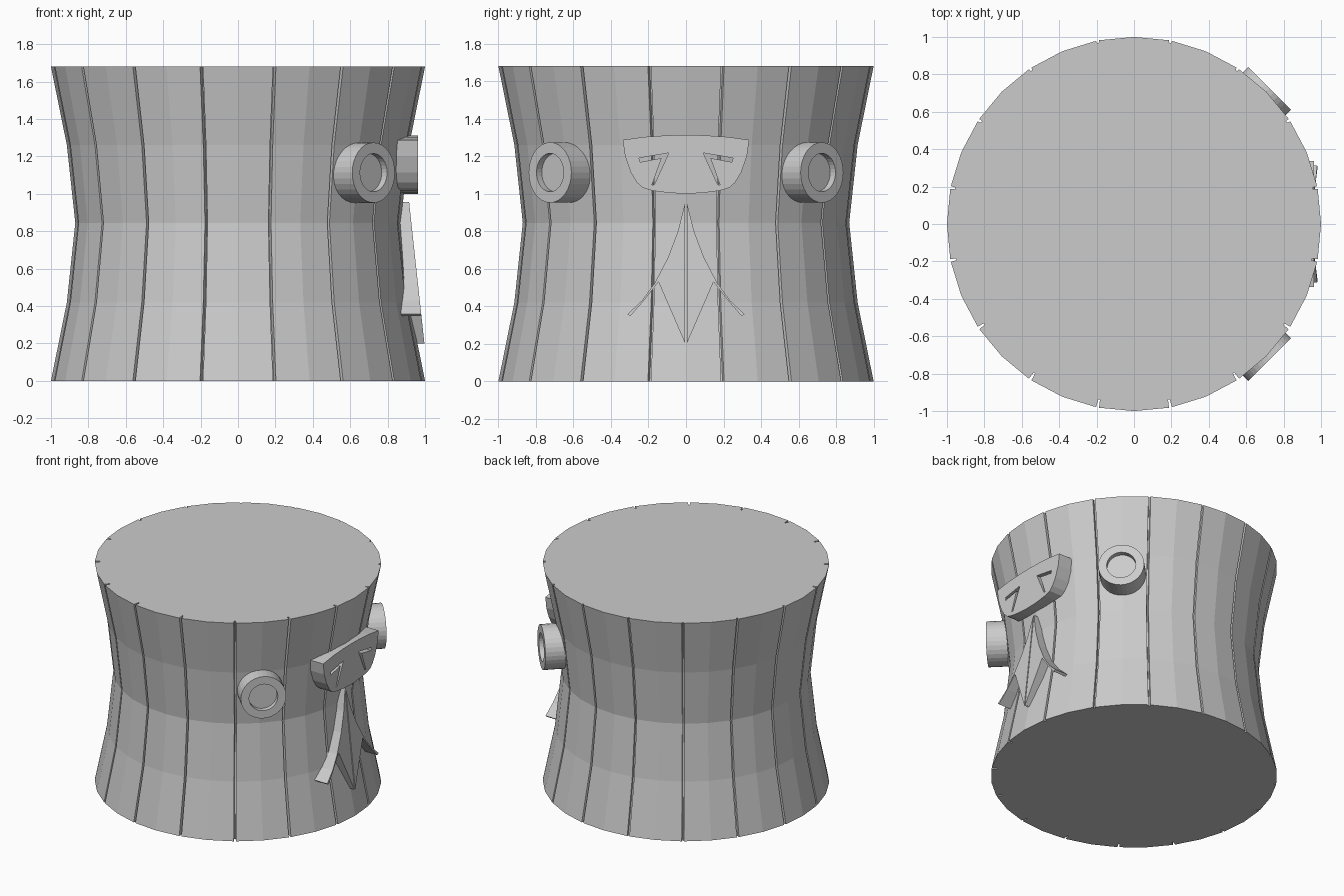
import bpy, bmesh
from math import pi, sin, cos, radians
from mathutils import Matrix

if "Cube" in bpy.data.objects:
    bpy.data.objects.remove(bpy.data.objects["Cube"])


def make_object(name, bm):
    bmesh.ops.recalc_face_normals(bm, faces=bm.faces[:])
    me = bpy.data.meshes.new(name)
    bm.to_mesh(me)
    bm.free()
    ob = bpy.data.objects.new(name, me)
    bpy.context.collection.objects.link(ob)
    return ob


def slab(name, outline, back, front):
    """Extrude a (y, z) outline along x; front is a function of z."""
    bm = bmesh.new()
    b = [bm.verts.new((back, y, z)) for y, z in outline]
    f = [bm.verts.new((front(z), y, z)) for y, z in outline]
    bm.faces.new(b)
    bm.faces.new(f)
    n = len(b)
    for i in range(n):
        j = (i + 1) % n
        bm.faces.new((b[i], b[j], f[j], f[i]))
    return make_object(name, bm)


def bridge(bm, r0, r1):
    n = len(r0)
    for i in range(n):
        j = (i + 1) % n
        bm.faces.new((r0[i], r0[j], r1[j], r1[i]))


# Waisted body: 32 sides, narrow plank grooves at every second corner
profile = [(1.0, 0), (0.915, 0.42), (0.87, 0.845), (0.915, 1.26), (1.0, 1.68)]
section = []
step, w = pi / 16, 0.008
for k in range(16):
    a = (2 * k + 1) * step
    depth = 0.028 - 0.016 * sin(a)
    section += [(a - w, 0), (a - w * 0.6, depth), (a + w * 0.6, depth), (a + w, 0), (a + step, 0)]
bm = bmesh.new()
rings = [[bm.verts.new(((r - d) * cos(a), (r - d) * sin(a), z)) for a, d in section]
         for r, z in profile]
for r0, r1 in zip(rings, rings[1:]):
    bridge(bm, r0, r1)
bm.faces.new(rings[0])
bm.faces.new(rings[-1])
make_object("barrel_body", bm)

# Round sockets with a recessed floor on both front corners of the face
for side, angle in (("left", 45), ("right", -45)):
    bm = bmesh.new()
    loops = []
    for r, d in ((0.161, 0.85), (0.161, 1.025), (0.102, 1.025), (0.102, 0.985)):
        loops.append([bm.verts.new((d, r * cos(i * pi / 16), r * sin(i * pi / 16)))
                      for i in range(32)])
    for r0, r1 in zip(loops, loops[1:]):
        bridge(bm, r0, r1)
    bm.faces.new(loops[0])
    bm.faces.new(loops[-1])
    bm.transform(Matrix.Translation((0, 0, 1.113)) @ Matrix.Rotation(radians(angle), 4, 'Z'))
    make_object(side + "_socket", bm)

# Brow mask plate with two slanted eye openings
half = [(0.1, 1.311), (0.22, 1.303), (0.337, 1.287), (0.325, 1.2), (0.295, 1.115),
        (0.262, 1.06), (0.232, 1.032), (0.18, 1.016), (0.09, 1.004)]
outline = [(0, 1.313)] + half + [(0, 1.0)] + [(-y, z) for y, z in reversed(half)]
mask = slab("brow_mask", outline, 0.8, lambda z: 0.963)
eye = [(0.25, 1.19), (0.092, 1.217), (0.168, 1.05), (0.182, 1.045),
       (0.13, 1.19), (0.246, 1.168)]
for s in (1, -1):
    cutter = slab("eye_cutter", [(s * y, z) for y, z in eye], 0.7, lambda z: 1.1)
    cutter.hide_render = True
    cutter.hide_viewport = False
    cutter.display_type = 'WIRE'
    mod = mask.modifiers.new("eye", 'BOOLEAN')
    mod.object = cutter
    mod.operation = 'DIFFERENCE'
    mod.solver = 'EXACT'

# Moustache and pointed beard: one half, mirrored, with a fine centre slit
beard = [(0.004, 0.955), (0.043, 0.80), (0.096, 0.66), (0.166, 0.525), (0.235, 0.43),
         (0.312, 0.358), (0.298, 0.346), (0.22, 0.435), (0.147, 0.53), (0.004, 0.2)]
ob = slab("moustache_beard", beard, 0.8, lambda z: 0.915 + (0.955 - z) * 0.108)
mod = ob.modifiers.new("mirror", 'MIRROR')
mod.use_axis = (False, True, False)
mod.use_mirror_merge = False
